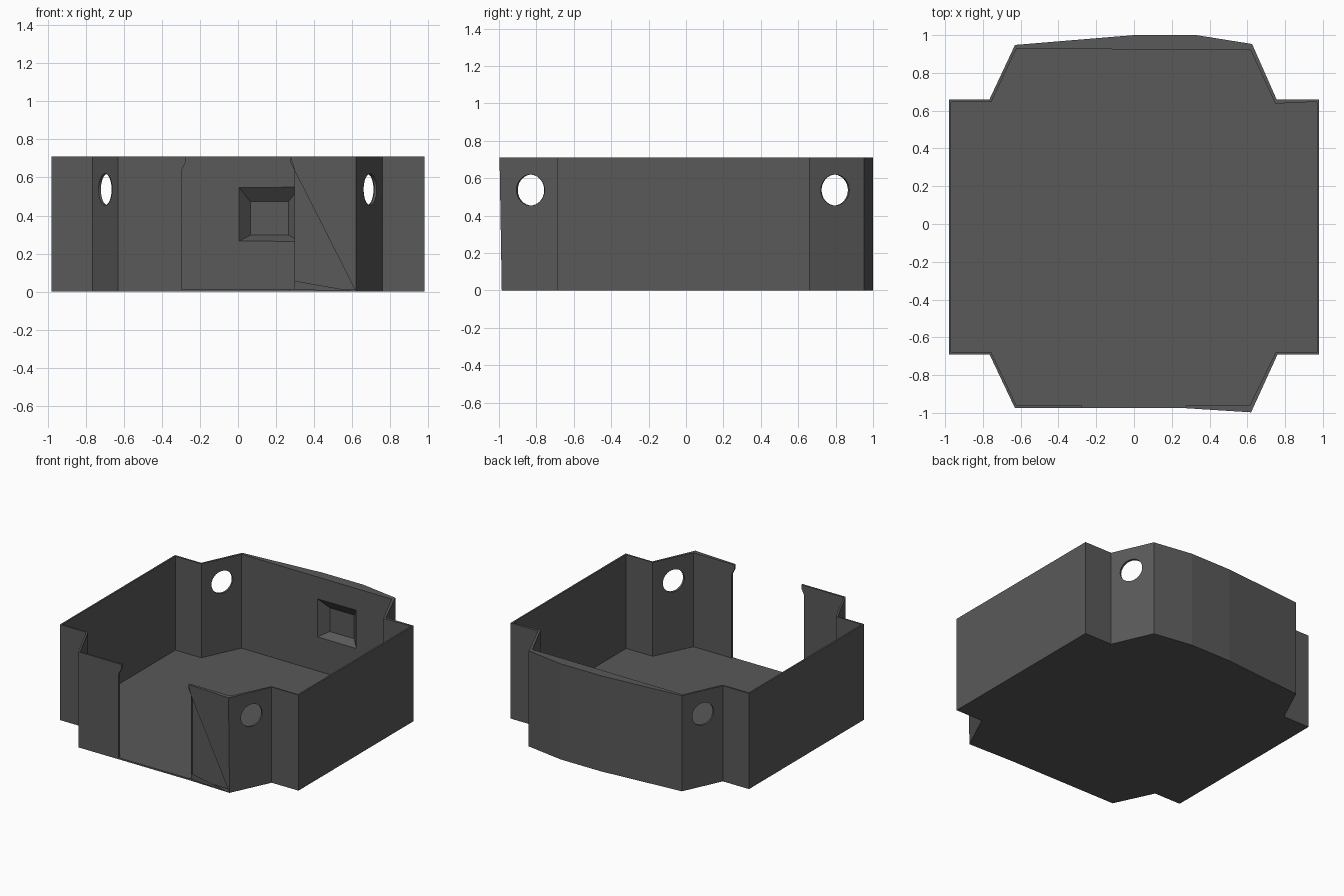
import bpy, bmesh, math
from mathutils import Matrix, Vector

if "Cube" in bpy.data.objects:
    bpy.data.objects.remove(bpy.data.objects["Cube"])

H = 0.71


def loft(name, lower, upper):
    """Closed solid between two matching loops of 3D points."""
    bm = bmesh.new()
    a = [bm.verts.new(p) for p in lower]
    b = [bm.verts.new(p) for p in upper]
    n = len(a)
    bm.faces.new(a[::-1])
    bm.faces.new(b)
    for i in range(n):
        j = (i + 1) % n
        bm.faces.new((a[i], a[j], b[j], b[i]))
    bmesh.ops.recalc_face_normals(bm, faces=bm.faces)
    return finish(name, bm)


def finish(name, bm):
    me = bpy.data.meshes.new(name)
    bm.to_mesh(me)
    bm.free()
    ob = bpy.data.objects.new(name, me)
    bpy.context.collection.objects.link(ob)
    return ob


def cut(body, tool):
    tool.hide_render = True
    mod = body.modifiers.new("cut", 'BOOLEAN')
    mod.operation = 'DIFFERENCE'
    mod.solver = 'EXACT'
    mod.object = tool
    bpy.context.view_layer.objects.active = body
    bpy.ops.object.modifier_apply(modifier=mod.name)
    bpy.data.objects.remove(tool)


# Outer shell with a bowed back and notched corners
outer = [(-0.98, -0.69), (-0.765, -0.69), (-0.63, -0.975), (0.27, -0.975),
         (0.62, -0.985), (0.76, -0.69), (0.98, -0.69), (0.98, 0.66),
         (0.755, 0.66), (0.625, 0.953), (0.33, 1.0), (0.0, 1.0),
         (-0.63, 0.948), (-0.765, 0.66), (-0.98, 0.66)]
low = [(x, y, 0) for x, y in outer]
top = [(x, y, H) for x, y in outer]
top[4] = (0.62, -0.997, H)      # front right corner leans out slightly
box = loft("open_box", low, top)

# Cavity leaving thin walls and a thin floor
inner = [(-0.968, -0.68), (-0.755, -0.68), (-0.622, -0.962), (0.612, -0.962),
         (0.75, -0.68), (0.968, -0.68), (0.968, 0.647), (0.748, 0.637),
         (0.617, 0.921), (-0.622, 0.928), (-0.755, 0.647), (-0.968, 0.647)]
cut(box, loft("cavity", [(x, y, 0.012) for x, y in inner],
              [(x, y, H + 0.1) for x, y in inner]))

# Front opening with small lips near the rim
half = [(0.298, 0.012), (0.298, 0.635), (0.275, 0.68), (0.275, H + 0.1)]
gap = half + [(-x, z) for x, z in reversed(half)]
cut(box, loft("front_opening", [(x, -1.1, z) for x, z in gap],
              [(x, -0.94, z) for x, z in gap]))


# Tapered recess in the inside of the back wall
def rect(x0, x1, z0, z1, y):
    return [(x0, y, z0), (x1, y, z0), (x1, y, z1), (x0, y, z1)]


cut(box, loft("back_recess", rect(0.0, 0.33, 0.262, 0.555, 0.918),
              rect(0.065, 0.265, 0.297, 0.473, 0.985)))

# Round holes through the four slanted corner walls
for sx in (-1, 1):
    for y, sy in ((-0.832, -1), (0.798, 1)):
        bm = bmesh.new()
        direction = Vector((0.91 * sx, 0.41 * sy, 0))
        rot = direction.to_track_quat('Z', 'Y').to_matrix().to_4x4()
        bmesh.ops.create_cone(bm, cap_ends=True, segments=32, radius1=0.083,
                              radius2=0.083, depth=0.08,
                              matrix=Matrix.Translation((0.695 * sx, y, 0.537)) @ rot)
        cut(box, finish("corner_hole", bm))

# Dark grey finish
mat = bpy.data.materials.new("dark_grey")
mat.diffuse_color = (0.1, 0.1, 0.1, 1)
mat.use_nodes = True
mat.node_tree.nodes["Principled BSDF"].inputs["Base Color"].default_value = mat.diffuse_color
box.data.materials.clear()
box.data.materials.append(mat)
